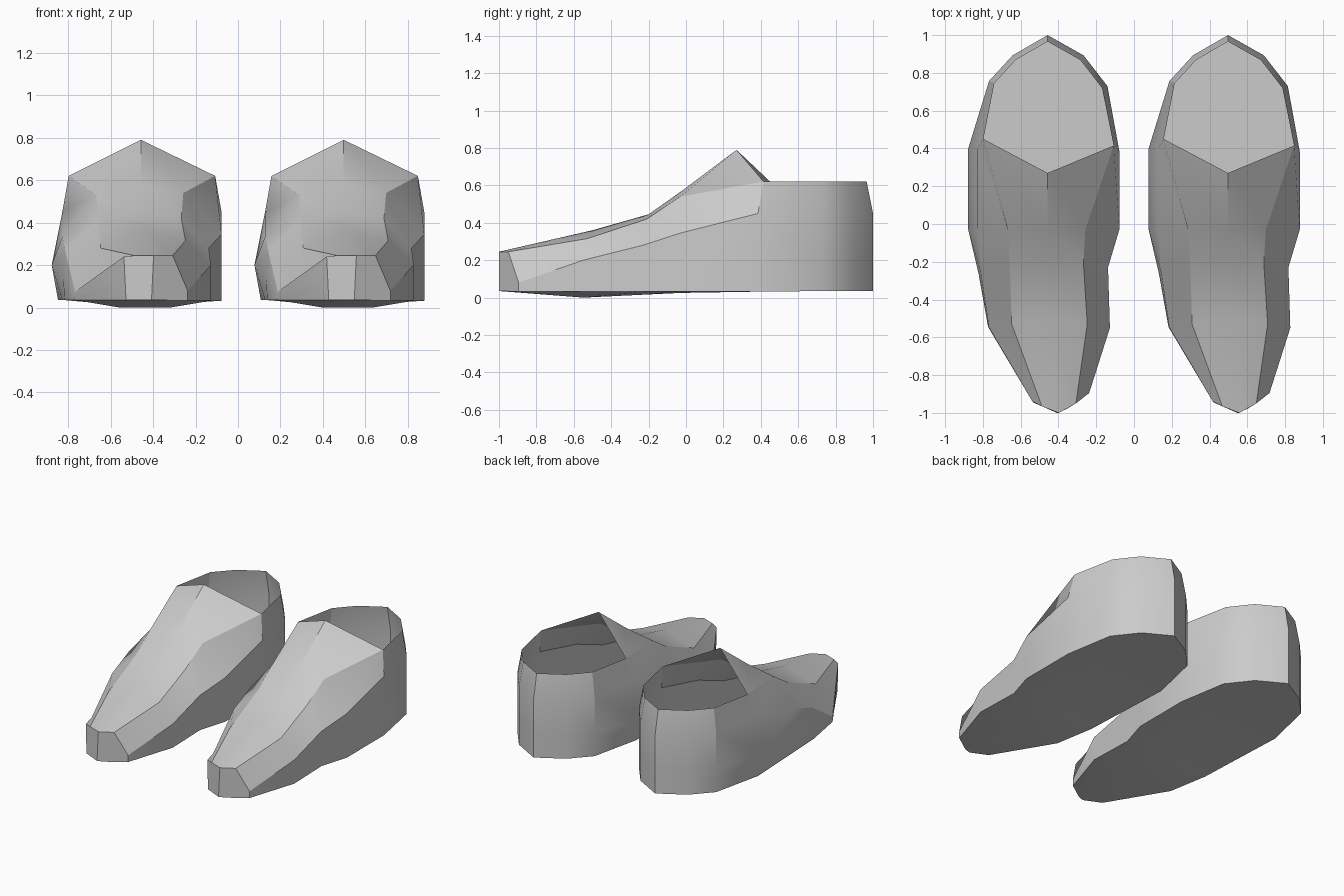
import bpy, bmesh
from mathutils import Vector as V

if "Cube" in bpy.data.objects:
    bpy.data.objects.remove(bpy.data.objects["Cube"])

# Cross-sections from instep opening to toe:
# sole edge, side bulge, crease, upper, ridge, upper, inner crease
SECTIONS = [
    [(-.85, .40, .035), (-.88, .40, .20), (-.83, .40, .45), (-.80, .45, .62), (-.46, .27, .79), (-.11, .415, .62), (-.08, .385, .45)],
    [(-.83, -.03, .035), (-.88, -.03, .20), (-.83, -.04, .335), (-.67, -.03, .53), (-.46, -.03, .565), (-.26, -.03, .54), (-.08, -.03, .345)],
    [(-.82, -.26, .035), (-.825, -.265, .13), (-.815, -.25, .265), (-.66, -.21, .415), (-.45, -.20, .445), (-.27, -.21, .42), (-.14, -.23, .28)],
    [(-.77, -.545, .035), (-.775, -.545, .05), (-.77, -.545, .075), (-.65, -.53, .28), (-.43, -.50, .36), (-.25, -.53, .315), (-.13, -.55, .20)],
    [(-.53, -.945, .035), (-.535, -.945, .14), (-.54, -.94, .24), (-.49, -.965, .245), (-.40, -1.0, .245), (-.31, -.95, .245), (-.24, -.895, .08)],
]
SOLE_Z = [.035, .025, .015, 0.0, .035]
HEEL = [(-.77, .757), (-.645, .893), (-.46, 1.0), (-.27, .893), (-.143, .73)]
SPACING = .955


def full_ring(points, sole_z, toe=False):
    pts = [V(p) for p in points]
    inner = pts[-1]
    base = V((inner.x, inner.y, .032))
    pts += [inner.lerp(base, .55), base]
    under = [base.lerp(pts[0], t) for t in (.3, .67)]
    for u in under:
        u.z = sole_z
    if toe:
        under[0] = V((-.36, -.98, .035))
        under[1] = V((-.41, -1.0, .035))
    return pts + under


bm = bmesh.new()

# Front of shoe: lofted cross-sections with a blunt toe
rings = [[bm.verts.new(p) for p in full_ring(s, z, i == 4)]
         for i, (s, z) in enumerate(zip(SECTIONS, SOLE_Z))]
n = len(rings[0])
for a, b in zip(rings, rings[1:]):
    for i in range(n):
        j = (i + 1) % n
        bm.faces.new((a[i], a[j], b[j], b[i]))
t = rings[-1]
bm.faces.new((t[0], t[1], t[2], t[3], t[4], t[10]))
bm.faces.new((t[4], t[5], t[6], t[7], t[8], t[9], t[10]))

# Heel cup: wall columns around the back, leaning in at the rim
s = rings[0]
center = V((-.46, .62))
columns = [[s[0], s[1], s[2], s[3]]]
for x, y in HEEL:
    q = center + (V((x, y)) - center) * .91
    columns.append([bm.verts.new((x, y, z)) for z in (.035, .2, .45)] + [bm.verts.new((q.x, q.y, .62))])
columns.append([s[8], s[7], s[6], s[5]])
for a, b in zip(columns, columns[1:]):
    for i in range(3):
        bm.faces.new((a[i], b[i], b[i + 1], a[i + 1]))

# Heel sole
bm.faces.new([c[0] for c in columns] + [s[9], s[10]])

bmesh.ops.recalc_face_normals(bm, faces=bm.faces[:])
# Normals of the sole must point down
sole = min(bm.faces, key=lambda f: f.calc_center_median().z)
if sole.normal.z > 0:
    bmesh.ops.reverse_faces(bm, faces=bm.faces[:])

mesh = bpy.data.meshes.new("shoe")
bm.to_mesh(mesh)
bm.free()

# Identical pair side by side
for name, dx in (("left_shoe", 0), ("right_shoe", SPACING)):
    ob = bpy.data.objects.new(name, mesh if dx == 0 else mesh.copy())
    bpy.context.collection.objects.link(ob)
    ob.location.x = dx + .0025
    bpy.ops.object.select_all(action='DESELECT')
    ob.select_set(True)
    bpy.context.view_layer.objects.active = ob
    bpy.ops.object.shade_smooth_by_angle(angle=.5)
